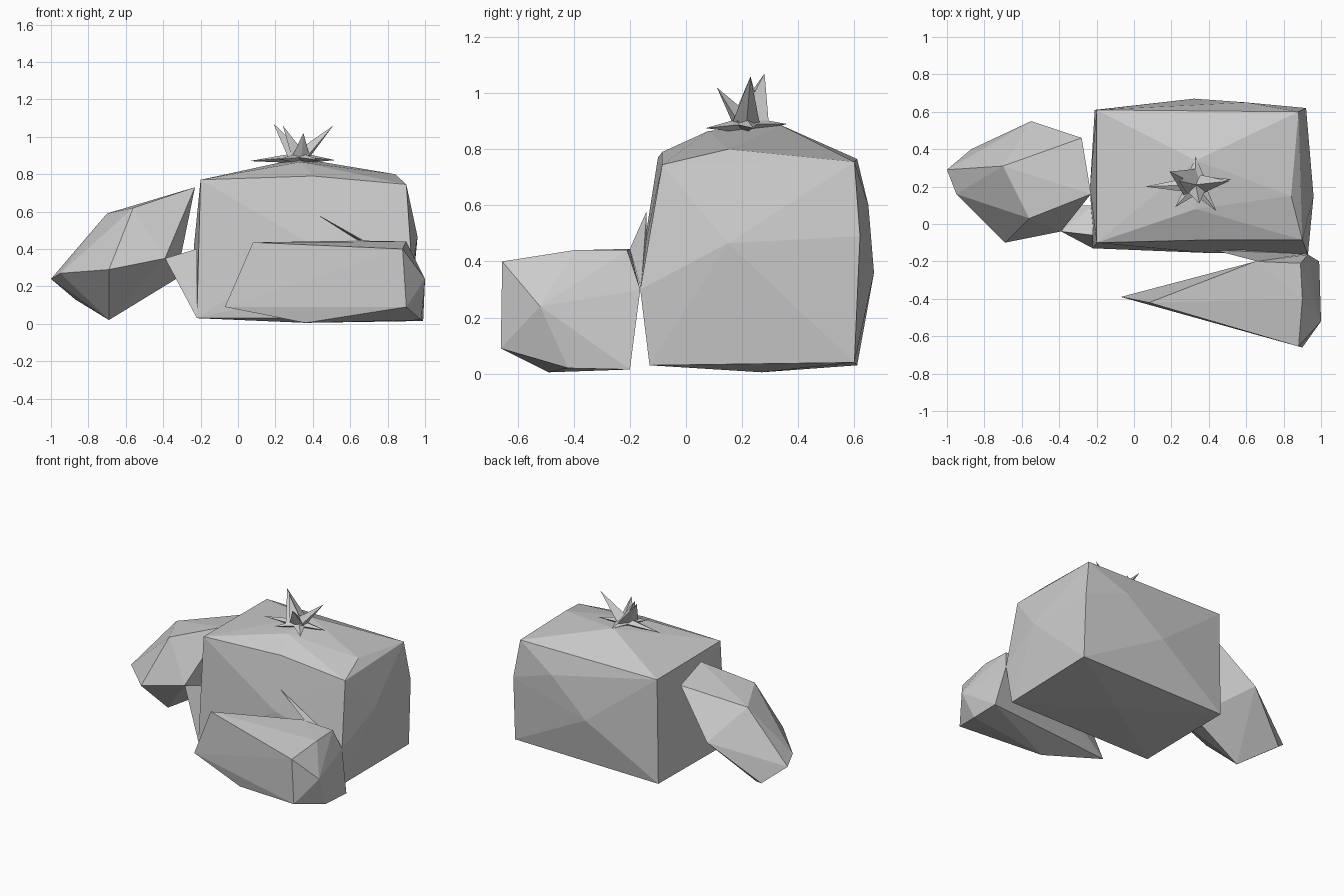
import bpy, bmesh
from mathutils import Vector


def hull(name, points):
    """Faceted solid wrapped tightly around a few corner points."""
    bm = bmesh.new()
    for p in points:
        bm.verts.new(p)
    res = bmesh.ops.convex_hull(bm, input=bm.verts)
    loose = {e for e in res["geom_interior"] + res["geom_unused"]
             if isinstance(e, bmesh.types.BMVert)}
    bmesh.ops.delete(bm, geom=[v for v in loose if not v.link_faces], context='VERTS')
    bmesh.ops.recalc_face_normals(bm, faces=bm.faces)
    me = bpy.data.meshes.new(name)
    bm.to_mesh(me)
    bm.free()
    ob = bpy.data.objects.new(name, me)
    bpy.context.collection.objects.link(ob)
    return ob


# Main bulging block
hull("body", [
    (-.22, -.13, .03), (.91, -.13, .03), (.92, .60, .04), (-.21, .61, .03),
    (.36, .27, .005),
    (-.20, -.10, .77), (.40, -.085, .79), (.90, -.085, .745),
    (.84, .15, .80), (.88, .60, .755), (-.20, .61, .765),
    (.40, -.155, .42), (.93, -.163, .30), (.96, .15, .465),
    (.92, .62, .49), (.32, .67, .36), (.60, .65, .60), (-.235, .20, .42),
    (.33, .34, .885), (.33, .08, .865),
])

# Lump on the left side
hull("side_lump", [
    (-1, .29, .24), (-.95, .16, .27), (-.87, .40, .13),
    (-.69, -.10, .29), (-.69, .20, .02), (-.70, .31, .59),
    (-.56, .03, .62), (-.55, .55, .39), (-.39, -.04, .35),
    (-.33, .20, .24), (-.28, .46, .69), (-.23, .16, .73),
])
hull("side_lump_web", [
    (-.39, -.04, .35), (-.33, .10, .24), (-.22, -.13, .03),
    (-.22, -.06, .40), (-.22, .10, .30),
])

# Wedge at the front
hull("front_wedge", [
    (-.07, -.39, .09), (.08, -.42, .435), (.36, -.49, .005),
    (.88, -.655, .40), (.90, -.66, .09), (.98, -.42, .02),
    (1, -.52, .24), (.99, -.20, .015), (.93, -.163, .30),
    (.90, -.40, .44), (.65, -.20, .445), (.89, -.21, .44),
])
hull("front_wedge_web", [
    (.43, -.14, .58), (.66, -.20, .445), (.93, -.16, .30), (.65, -.14, .44),
])

# Spiky crown: each leaf is a thin pyramid (tip, base width)
center = Vector((.33, .21, .89))
leaves = [
    ((.19, .28, 1.07), .08), ((.51, .23, 1.06), .05), ((.35, .11, 1.02), .05),
    ((.24, .23, 1.06), .06), ((.06, .20, .87), .04), ((.52, .24, .875), .04),
    ((.44, .07, .875), .04), ((.22, .09, .88), .04), ((.33, .36, .89), .05),
]
for i, (tip, w) in enumerate(leaves):
    tip = Vector(tip)
    d = Vector((tip.x - center.x, tip.y - center.y, 0)).normalized()
    side = Vector((-d.y, d.x, 0)) * w
    base = center + d * .03
    hull(f"crown_leaf_{i + 1}", [tip, base + side, base - side,
                                 center - d * .02 + Vector((0, 0, .03)),
                                 base - Vector((0, 0, .03))])
